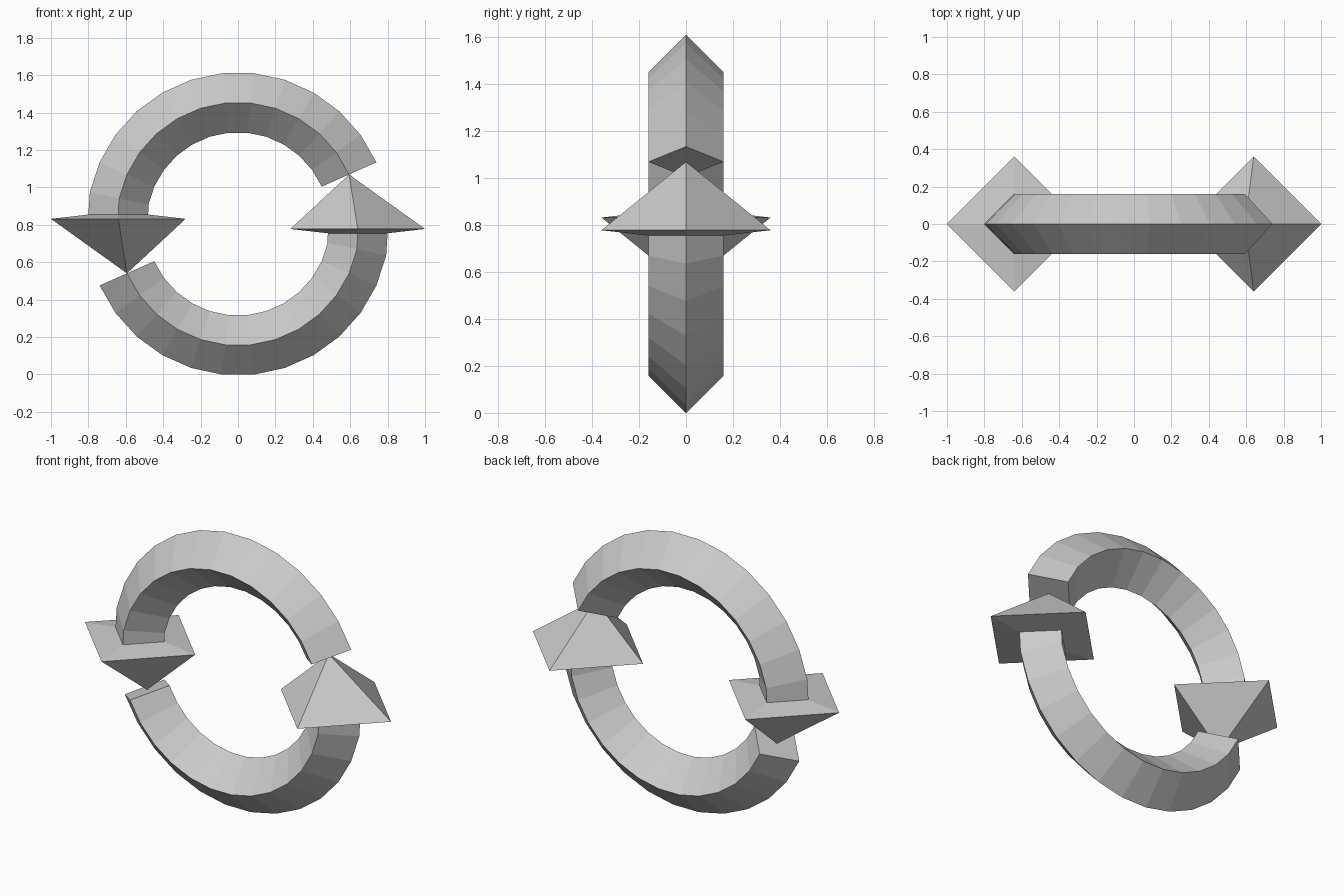
import bpy, bmesh, math
from mathutils import Vector

if "Cube" in bpy.data.objects:
    bpy.data.objects.remove(bpy.data.objects["Cube"])

CENTRE_Z = 0.805
RING_R, TUBE_R, HEAD_R = 0.65, 0.16, 0.36


def diamond(bm, x, z, radial, r):
    """Four-sided cross-section around (x, z), with corners along radial and y."""
    c = Vector((x, 0, z))
    side = Vector((0, 1, 0))
    return [bm.verts.new(c + d * r) for d in (radial, side, -radial, -side)]


def curved_arrow(name, turn):
    bm = bmesh.new()
    rings = []
    # curved shaft, one section every 12 degrees
    for i in range(13):
        a = math.radians(24 + 12 * i)
        d = Vector((math.cos(a), 0, math.sin(a)))
        rings.append(diamond(bm, d.x * RING_R, d.z * RING_R, d, TUBE_R))
    # shaft end, then the flared base of the arrow head
    left = Vector((-1, 0, 0))
    rings.append(diamond(bm, -0.64, 0.05, left, TUBE_R))
    rings.append(diamond(bm, -0.64, 0.027, left, HEAD_R))
    for a, b in zip(rings, rings[1:]):
        for k in range(4):
            n = (k + 1) % 4
            bm.faces.new((a[k], a[n], b[n], b[k]))
    bm.faces.new(rings[0])
    # pointed tip meeting the tail of the other arrow
    t = math.radians(204)
    tip = bm.verts.new((RING_R * math.cos(t), 0, RING_R * math.sin(t)))
    for k in range(4):
        bm.faces.new((rings[-1][k], rings[-1][(k + 1) % 4], tip))
    # half turn for the second arrow, then lift to stand on the floor
    for v in bm.verts:
        v.co = Vector((v.co.x * turn, v.co.y, v.co.z * turn + CENTRE_Z))
    bmesh.ops.recalc_face_normals(bm, faces=bm.faces)
    mesh = bpy.data.meshes.new(name)
    bm.to_mesh(mesh)
    bm.free()
    bpy.context.collection.objects.link(bpy.data.objects.new(name, mesh))


curved_arrow("upper_arrow", 1)
curved_arrow("lower_arrow", -1)
